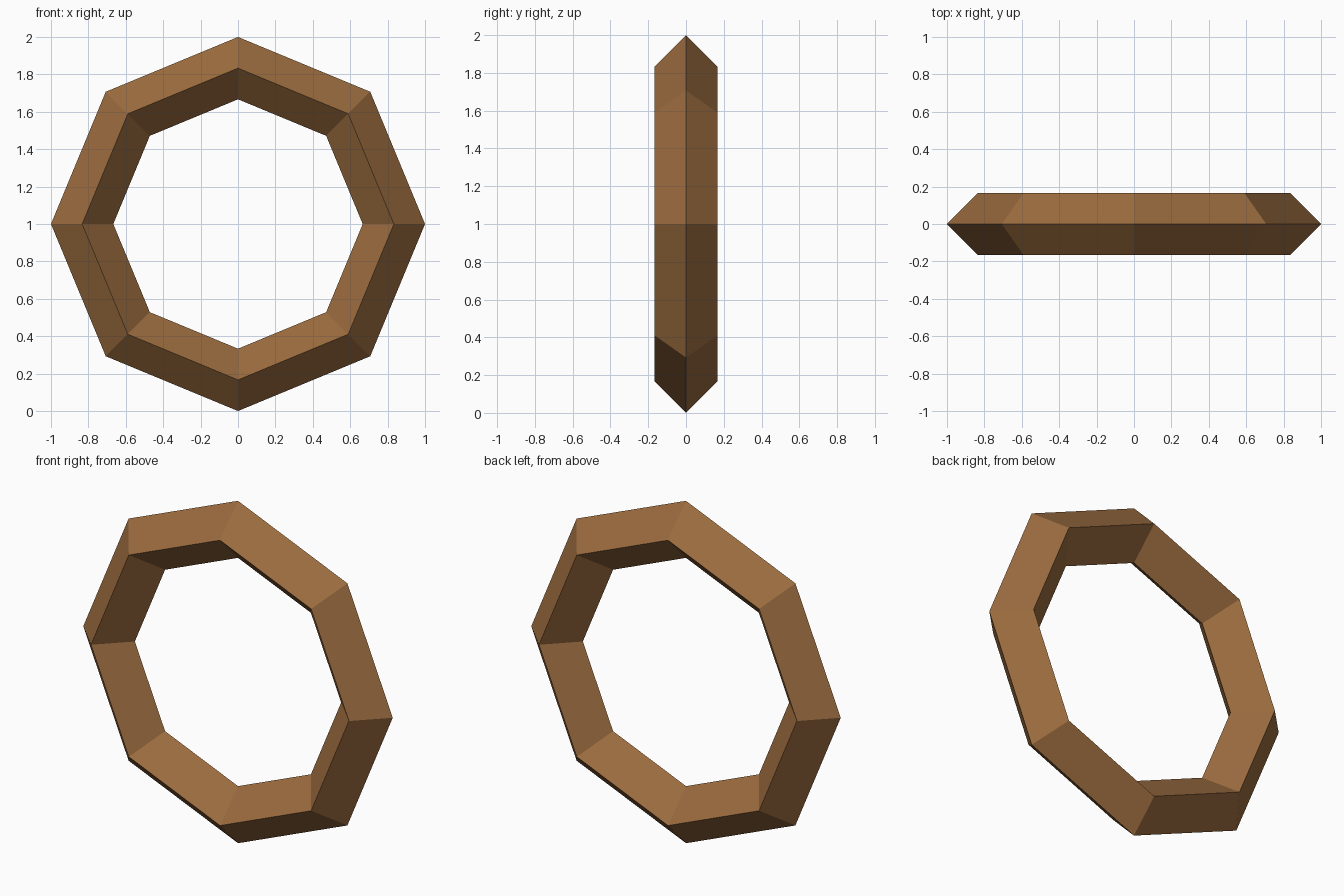
import bpy
import math

if "Cube" in bpy.data.objects:
    bpy.data.objects.remove(bpy.data.objects["Cube"])

# Low-poly ring standing upright: 8 segments around, diamond cross-section
bpy.ops.mesh.primitive_torus_add(
    major_segments=8, minor_segments=4,
    major_radius=5 / 6, minor_radius=1 / 6,
    location=(0, 0, 1), rotation=(math.pi / 2, 0, 0))
ring = bpy.context.object
ring.name = "ring"
bpy.ops.object.transform_apply(location=False, rotation=True, scale=True)
bpy.ops.object.shade_flat()

# Brown wood colour
wood = bpy.data.materials.new("brown_wood")
wood.diffuse_color = (0.33, 0.15, 0.05, 1)
wood.use_nodes = True
wood.node_tree.nodes["Principled BSDF"].inputs["Base Color"].default_value = wood.diffuse_color
ring.data.materials.append(wood)
